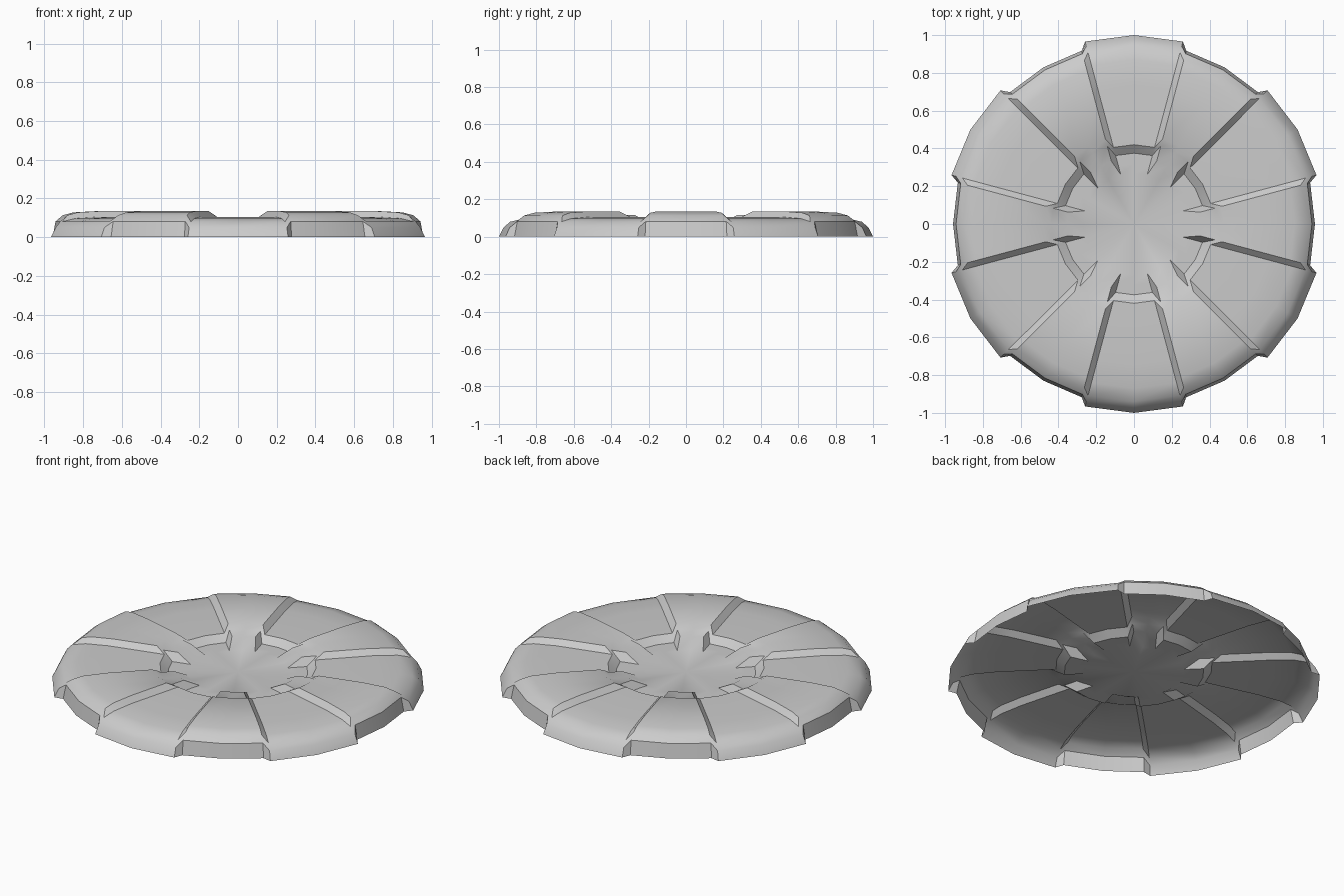
import bpy, bmesh
from math import radians, degrees, cos, sin

if "Cube" in bpy.data.objects:
    bpy.data.objects.remove(bpy.data.objects["Cube"])

# Radius / height profiles from rim to hub, for the two alternating wedge types
HIGH = [(.958, 0), (.942, .082), (.905, .113), (.85, .128), (.72, .135),
        (.475, .135), (.437, .115), (.355, .115), (.27, .07)]
LOW = [(1.0, 0), (.975, .05), (.94, .08), (.87, .097), (.74, .105),
       (.42, .105), (.375, .07), (.32, .07), (.27, .07)]
STEP = .03   # width of the sloped step between wedges


def column(bm, profile, centre, side, inset):
    """One radial line of vertices at a wedge's edge (side -1/1) or middle (0)."""
    verts = []
    for i, (r, z) in enumerate(profile):
        half = 15
        if inset and i < len(profile) - 1:
            half -= degrees(STEP / r)
        a = radians(centre + side * half)
        verts.append(bm.verts.new((r * cos(a), r * sin(a), z)))
    return verts


bm = bmesh.new()

# Six raised wedges alternating with six lower, wider wedges
cols = []
for k in range(6):
    for side in (-1, 0, 1):
        cols.append(column(bm, HIGH, 60 * k, side, True))
    for side in (-1, 0, 1):
        cols.append(column(bm, LOW, 60 * k + 30, side, False))

# Skin between neighbouring lines, closing on a flat hub floor
hub = bm.verts.new((0, 0, .07))
for a, b in zip(cols, cols[1:] + cols[:1]):
    for i in range(len(a) - 1):
        bm.faces.new((a[i], b[i], b[i + 1], a[i + 1]))
    bm.faces.new((a[-1], b[-1], hub))

bmesh.ops.remove_doubles(bm, verts=bm.verts, dist=.0005)
bmesh.ops.dissolve_degenerate(bm, edges=bm.edges, dist=.0005)
bmesh.ops.recalc_face_normals(bm, faces=bm.faces)
if sum(f.normal.z for f in bm.faces) < 0:
    bmesh.ops.reverse_faces(bm, faces=bm.faces)

mesh = bpy.data.meshes.new("wedged_disc_shell")
bm.to_mesh(mesh)
bm.free()
disc = bpy.data.objects.new("wedged_disc_shell", mesh)
bpy.context.collection.objects.link(disc)
bpy.context.view_layer.objects.active = disc
disc.select_set(True)
bpy.ops.object.shade_smooth_by_angle(angle=radians(30))
